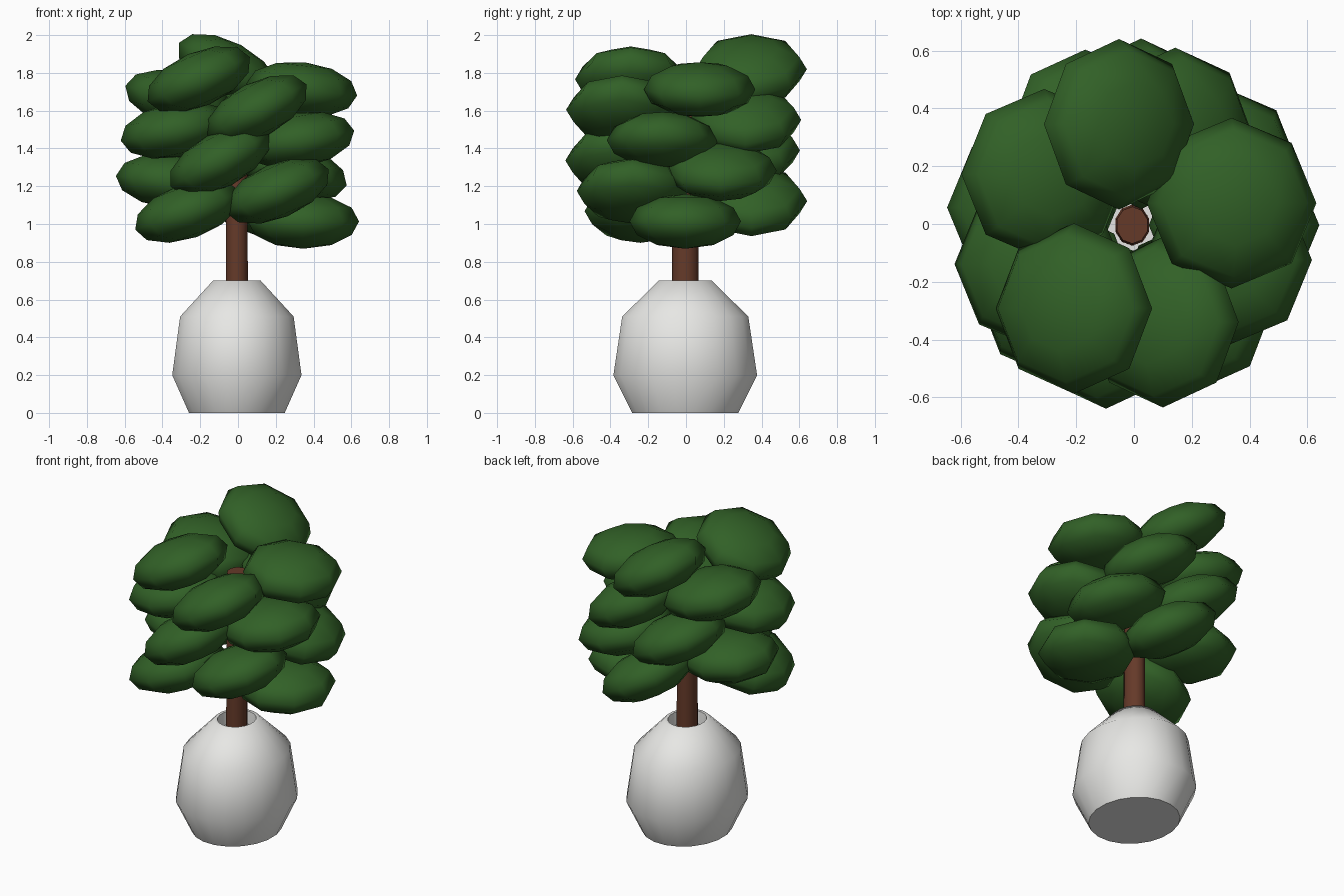
import bpy, math
from mathutils import Matrix, Vector

if "Cube" in bpy.data.objects:
    bpy.data.objects.remove(bpy.data.objects["Cube"])

OFFSET = Vector((-0.006, -0.004, 0))


def material(name, rgb):
    m = bpy.data.materials.new(name)
    m.diffuse_color = (*rgb, 1)
    m.use_nodes = True
    m.node_tree.nodes["Principled BSDF"].inputs["Base Color"].default_value = m.diffuse_color
    return m


white = material("white_ceramic", (0.8, 0.8, 0.78))
brown = material("brown_bark", (0.13, 0.042, 0.022))
green = material("leaf_green", (0.031, 0.118, 0.02))


def lathe(name, profile, sides, squash, mat):
    """Spin (radius, z) points round z; the first and last rings are capped."""
    verts, faces = [], []
    for r, z in profile:
        for k in range(sides):
            a = 2 * math.pi * (k + 0.5) / sides
            verts.append((r * squash * math.cos(a), r * math.sin(a), z))
    for j in range(len(profile) - 1):
        for k in range(sides):
            n = (k + 1) % sides
            faces.append((j * sides + k, j * sides + n,
                          (j + 1) * sides + n, (j + 1) * sides + k))
    last = (len(profile) - 1) * sides
    faces.append(tuple(reversed(range(sides))))
    faces.append(tuple(range(last, last + sides)))
    me = bpy.data.meshes.new(name)
    me.from_pydata(verts, [], faces)
    me.materials.append(mat)
    ob = bpy.data.objects.new(name, me)
    ob.location = OFFSET
    bpy.context.collection.objects.link(ob)
    bpy.ops.object.select_all(action='DESELECT')
    ob.select_set(True)
    bpy.context.view_layer.objects.active = ob
    bpy.ops.object.shade_smooth_by_angle(angle=math.radians(50))
    return ob


# Vase with a recessed mouth
lathe("vase", [(0.285, 0), (0.385, 0.2), (0.338, 0.51), (0.142, 0.7),
               (0.122, 0.7), (0.115, 0.62)], 20, 0.9, white)

# Trunk
lathe("trunk", [(0.071, 0.6), (0.064, 1.65)], 10, 0.87, brown)

# Foliage: flattened balls spiralling up the trunk, rolled about the y axis
for i in range(16):
    a = math.radians(222.5 * i)
    bpy.ops.mesh.primitive_uv_sphere_add(segments=8, ring_count=6, radius=1)
    leaf = bpy.context.object
    leaf.name = f"leaf_clump_{i + 1}"
    place = Matrix.Translation(OFFSET + Vector((0.352 * math.cos(a), 0.352 * math.sin(a),
                                                1.014 + 0.0537 * i)))
    roll = Matrix.Rotation(0.5 * math.sin(a), 4, 'Y')
    leaf.data.transform(roll @ Matrix.Diagonal((0.295, 0.295, 0.145, 1)))
    leaf.matrix_world = place
    leaf.data.materials.append(green)
    bpy.ops.object.shade_smooth()
